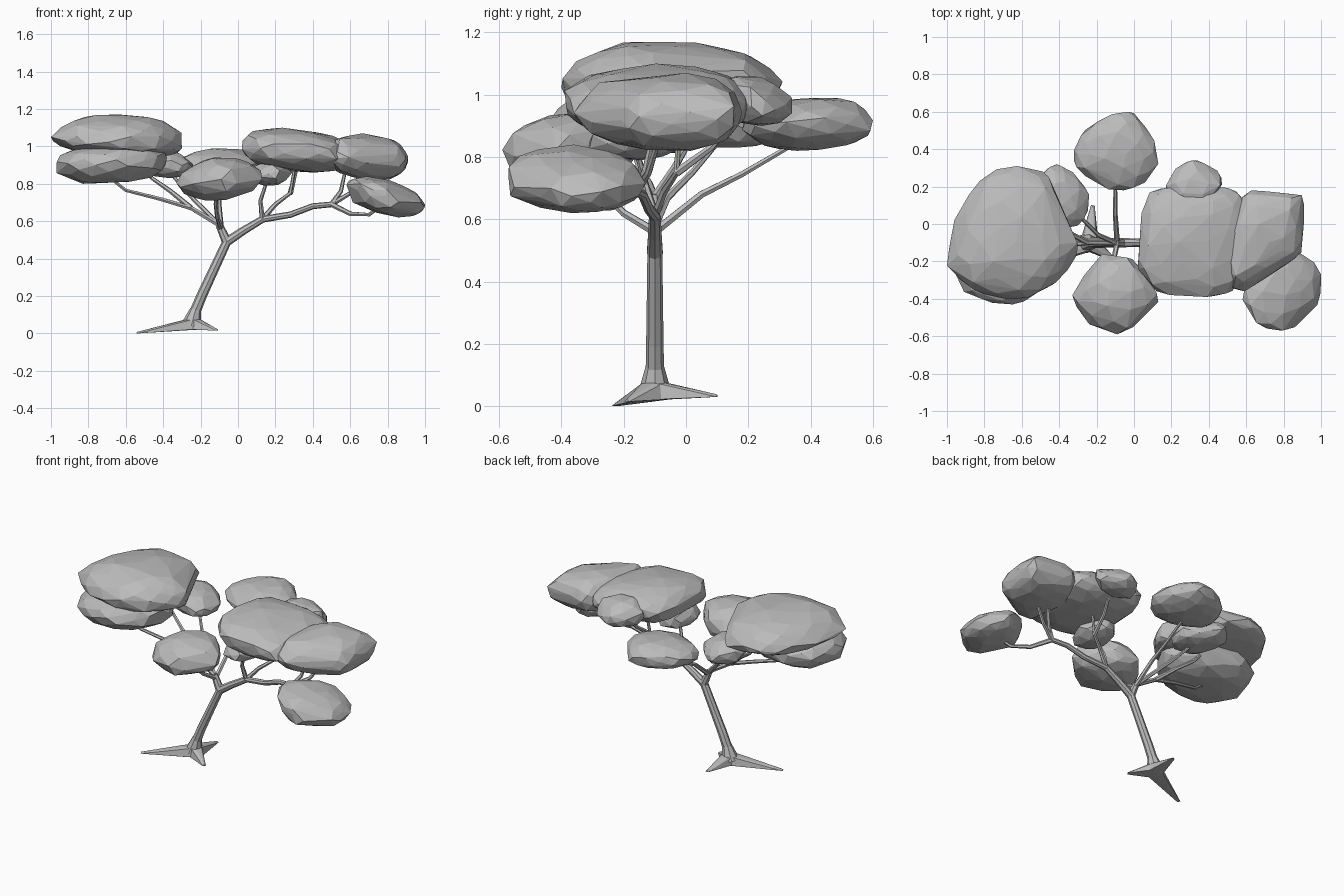
import bpy, bmesh, math, random
from mathutils import Vector

random.seed(7)
cube = bpy.data.objects.get("Cube")
if cube:
    bpy.data.objects.remove(cube, do_unlink=True)

GREY = (0.5, 0.5, 0.5, 1)
grey = bpy.data.materials.new("plain_grey")
grey.use_nodes = True
grey.diffuse_color = GREY
grey.node_tree.nodes["Principled BSDF"].inputs["Base Color"].default_value = GREY


def hull(name, points):
    """Flat-faced convex mesh around the points."""
    bm = bmesh.new()
    for p in points:
        bm.verts.new(p)
    res = bmesh.ops.convex_hull(bm, input=bm.verts[:])
    loose = {g for g in res["geom_interior"] + res["geom_unused"]
             if isinstance(g, bmesh.types.BMVert)}
    bmesh.ops.delete(bm, geom=list(loose), context="VERTS")
    bmesh.ops.recalc_face_normals(bm, faces=bm.faces[:])
    mesh = bpy.data.meshes.new(name)
    bm.to_mesh(mesh)
    bm.free()
    mesh.materials.append(grey)
    obj = bpy.data.objects.new(name, mesh)
    bpy.context.collection.objects.link(obj)


def clump(name, heights, peak, outline, count=70, tilt=0.0, bulge=2.2):
    """Faceted cushion: plan outline at the rim, domed up to a peak and down to a base."""
    low, rim, top = heights
    corners = [Vector((x, y, 0)) for x, y in outline]
    middle = sum(corners, Vector()) / len(corners)
    pts = []
    for i in range(count):
        h = 1 - 2 * (i + 0.5) / count
        r = (1 - abs(h) ** bulge) ** (1 / bulge) * random.uniform(0.96, 1.04)
        k, f = divmod((i * 0.618034 % 1) * len(corners), 1)
        edge = corners[int(k)].lerp(corners[(int(k) + 1) % len(corners)], f)
        centre = middle.lerp(Vector((*peak, 0)), max(h, 0))
        p = centre + (edge - middle) * r
        h *= random.uniform(0.93, 1.03)
        p.z = rim + h * (top - rim if h > 0 else rim - low) + tilt * (p.x - middle.x)
        pts.append(p)
    box = [(min(c), max(c)) for c in zip(*outline)] + [(low, top)]
    for k, (lo, hi) in enumerate(box):
        a, b = min(p[k] for p in pts), max(p[k] for p in pts)
        for p in pts:
            p[k] = lo + (p[k] - a) / (b - a) * (hi - lo)
    hull(name, pts)


def limb(name, points, start, end, sides=8):
    """Tapered faceted tube along a path."""
    curve = bpy.data.curves.new(name, "CURVE")
    curve.dimensions = "3D"
    curve.bevel_depth = 1.0
    curve.bevel_resolution = (sides - 4) // 2
    curve.use_fill_caps = True
    spline = curve.splines.new("POLY")
    spline.points.add(len(points) - 1)
    spline.use_smooth = False
    for i, (sp, p) in enumerate(zip(spline.points, points)):
        sp.co = (*p, 1)
        sp.radius = start + (end - start) * i / (len(points) - 1)
    curve.materials.append(grey)
    obj = bpy.data.objects.new(name, curve)
    bpy.context.collection.objects.link(obj)
    bpy.ops.object.select_all(action="DESELECT")
    obj.select_set(True)
    bpy.context.view_layer.objects.active = obj
    bpy.ops.object.convert(target="MESH")


# Roots: three flat-bottomed spikes around a shared collar
base = Vector((-0.24, -0.1, 0))
for name, tip in (("root_right", (-0.54, -0.23, 0)),
                  ("root_front", (-0.11, -0.19, 0.015)),
                  ("root_back", (-0.22, 0.1, 0.03))):
    tip = Vector(tip)
    out = (tip - base).normalized()
    side = Vector((-out.y, out.x, 0)) * 0.01
    pts = [tip + side, tip - side, tip + Vector((0, 0, 0.008))]
    for i in range(8):
        d = Vector((math.cos(i * math.pi / 4), math.sin(i * math.pi / 4), 0))
        pts.append(base + d * 0.05 + Vector((0, 0, 0.022)))
        pts.append(base + d * 0.04 + Vector((0, 0, 0.075)))
    hull(name, pts)

# Trunk with flared foot
fork = (-0.06, -0.1, 0.49)
limb("trunk_foot", [(-0.25, -0.1, 0.04), (-0.226, -0.1, 0.13)], 0.055, 0.029)
limb("trunk", [(-0.24, -0.1, 0.09), (-0.195, -0.1, 0.2), (-0.13, -0.1, 0.34), fork],
     0.03, 0.024)

# Main boughs
crown = (-0.1, -0.1, 0.58)
elbow = (0.13, -0.1, 0.61)
left_fork = (0.5, -0.16, 0.69)
limb("bough_right", [fork, crown], 0.026, 0.02)
limb("bough_left", [fork, (0.03, -0.1, 0.55), elbow], 0.025, 0.019)
limb("bough_left_outer", [elbow, (0.28, -0.12, 0.635), (0.4, -0.14, 0.68), left_fork],
     0.018, 0.015)

# Branches reaching into the leaf clumps
branches = (
    ("branch_far_right", crown, (-0.25, -0.1, 0.67), (-0.42, -0.12, 0.72),
     (-0.6, -0.15, 0.765), (-0.72, -0.18, 0.86)),
    ("branch_right_top", (-0.25, -0.1, 0.67), (-0.36, -0.04, 0.76), (-0.46, 0, 0.83),
     (-0.6, 0.02, 1.0)),
    ("branch_right_back", crown, (-0.19, -0.06, 0.67), (-0.27, 0.02, 0.75),
     (-0.38, 0.13, 0.88)),
    ("branch_front", (-0.09, -0.1, 0.56), (-0.11, -0.2, 0.62), (-0.12, -0.27, 0.69),
     (-0.11, -0.34, 0.78)),
    ("branch_back", (-0.09, -0.1, 0.56), (-0.1, 0.05, 0.68), (-0.1, 0.18, 0.745),
     (-0.1, 0.36, 0.85)),
    ("branch_left_top", elbow, (0.2, -0.07, 0.69), (0.28, -0.03, 0.75),
     (0.31, -0.02, 0.93)),
    ("branch_left_back", (0.28, -0.03, 0.75), (0.3, 0.08, 0.83), (0.33, 0.18, 0.95)),
    ("branch_left_inner", elbow, (0.12, -0.13, 0.71), (0.16, -0.16, 0.83)),
    ("branch_left_upper", left_fork, (0.55, -0.13, 0.76), (0.58, -0.1, 0.9)),
    ("branch_left_upper_side", left_fork, (0.6, -0.12, 0.75), (0.7, -0.08, 0.88)),
    ("branch_left_lower", left_fork, (0.6, -0.24, 0.64), (0.7, -0.3, 0.635),
     (0.79, -0.35, 0.7)),
)
for name, *path in branches:
    limb(name, path, 0.015, 0.008, 6)

# Leaf clumps
clump("leaves_right_top", (0.94, 1.01, 1.17), (-0.58, -0.07),
      ((-1, -.2), (-.96, .05), (-.82, .27), (-.66, .31), (-.47, .28), (-.4, .08),
       (-.3, -.1), (-.33, -.2), (-.43, -.33), (-.6, -.4), (-.9, -.35)), 120, -0.06, 2.1)
clump("leaves_right_low", (0.8, 0.92, 1.02), (-0.68, -0.15),
      ((-.97, -.22), (-.88, -.38), (-.65, -.43), (-.45, -.33), (-.38, -.15),
       (-.5, .04), (-.75, .08), (-.92, 0)), 80, 0.05, 2.4)
clump("leaves_right_back", (0.83, 0.9, 0.99), (-0.42, 0.15),
      ((-.54, .22), (-.42, .32), (-.34, .29), (-.24, .18), (-.25, .05), (-.31, -.02),
       (-.47, 0)), 55)
clump("leaves_front", (0.71, 0.81, 0.94), (-0.09, -0.34),
      ((-.33, -.39), (-.25, -.25), (-.17, -.16), (-.03, -.17), (.07, -.27), (.13, -.4),
       (-.05, -.59), (-.25, -.52)), 70, 0.05, 2.1)
clump("leaves_back", (0.82, 0.9, 0.99), (-0.08, 0.42),
      ((-.32, .38), (-.25, .52), (-.1, .59), (0, .6), (.12, .45), (.13, .3), (.03, .19),
       (-.13, .18), (-.28, .27)), 70, 0, 2)
clump("leaves_left_top", (0.86, 0.98, 1.1), (0.3, -0.06),
      ((.02, -.22), (.06, .05), (.1, .17), (.28, .2), (.45, .2), (.58, .15), (.63, -.1),
       (.52, -.35), (.35, -.39), (.13, -.35)), 100, -0.08, 2.3)
clump("leaves_left_back", (0.9, 0.97, 1.06), (0.31, 0.16),
      ((.17, .18), (.24, .3), (.32, .34), (.42, .28), (.47, .22), (.38, .09), (.28, .1)), 40)
clump("leaves_left_side", (0.82, 0.94, 1.07), (0.7, -0.04),
      ((.54, .1), (.62, .18), (.78, .15), (.89, .15), (.91, 0), (.88, -.18), (.8, -.22),
       (.62, -.35), (.5, -.36), (.46, -.1)), 80, -0.06, 2.3)
clump("leaves_left_low", (0.62, 0.73, 0.84), (0.75, -0.35),
      ((.58, -.37), (.72, -.2), (.85, -.13), (.95, -.2), (1, -.28), (.98, -.42),
       (.82, -.57), (.7, -.55)), 70, -0.17, 2.4)
clump("leaves_left_inner", (0.79, 0.85, 0.92), (0.17, -0.16),
      ((.06, -.18), (.1, -.04), (.22, -.02), (.29, -.16), (.22, -.31), (.1, -.29)), 40)
